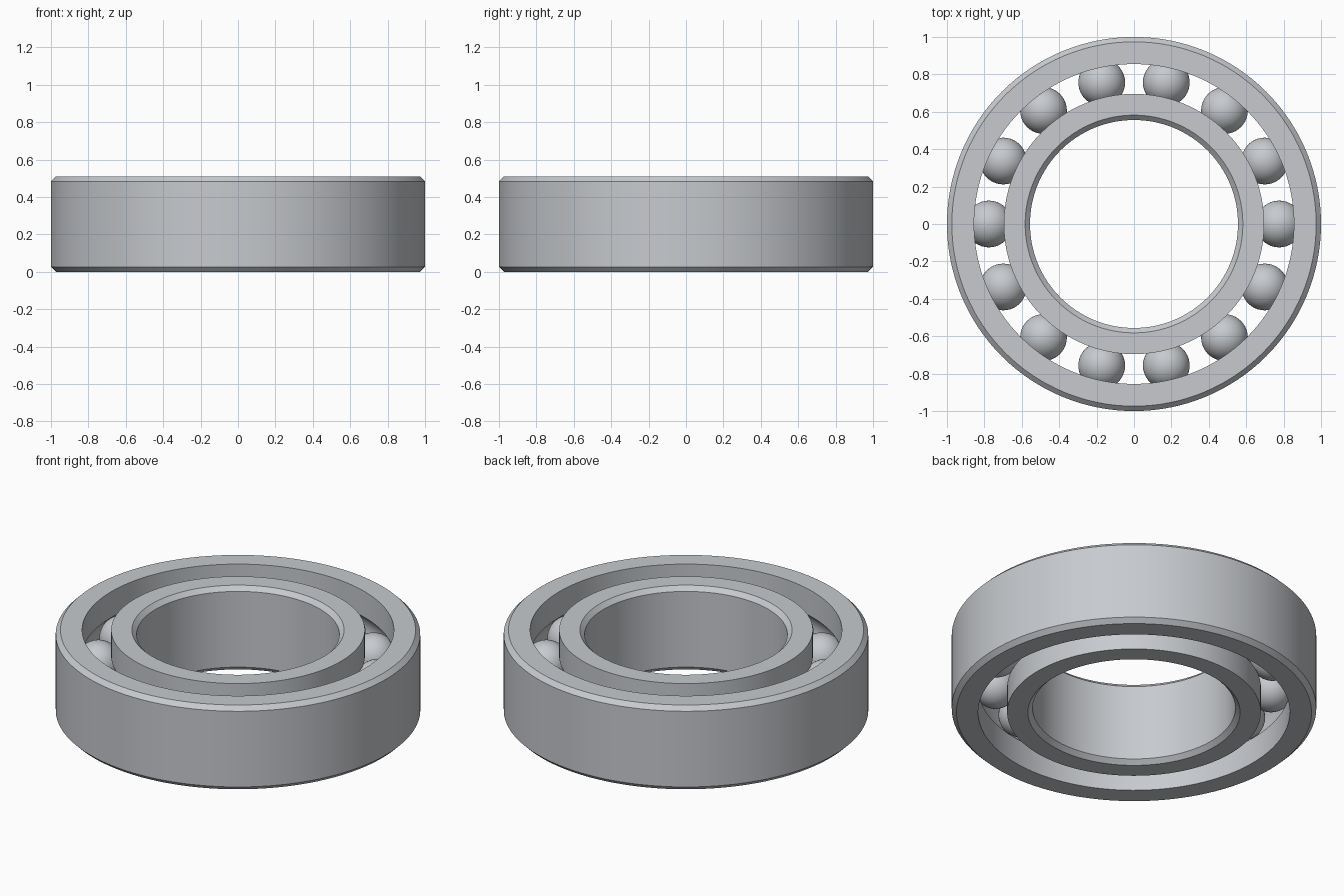
import bpy, bmesh, math
from mathutils import Matrix, Vector

cube = bpy.data.objects.get("Cube")
if cube:
    bpy.data.objects.remove(cube, do_unlink=True)

HEIGHT = 0.51
MID = HEIGHT / 2
CHAMFER = 0.026
PITCH = 0.776
BALL_R = 0.125
BALLS = 14
SEGMENTS = 128

steel = bpy.data.materials.new("brushed_steel")
colour = (0.57, 0.59, 0.62, 1)
steel.diffuse_color = colour
steel.use_nodes = True
steel.node_tree.nodes["Principled BSDF"].inputs["Base Color"].default_value = colour


def finish(name, bm):
    """Turn a bmesh into a smooth-shaded steel object with sharp edges kept."""
    mesh = bpy.data.meshes.new(name)
    bm.to_mesh(mesh)
    bm.free()
    obj = bpy.data.objects.new(name, mesh)
    bpy.context.collection.objects.link(obj)
    mesh.materials.append(steel)
    bpy.ops.object.select_all(action='DESELECT')
    obj.select_set(True)
    bpy.context.view_layer.objects.active = obj
    bpy.ops.object.shade_smooth_by_angle(angle=math.radians(25))
    return obj


def groove(wall, steps=16):
    """Points (radius, z) of the ball track cut into a wall, from bottom to top."""
    side = 1 if wall > PITCH else -1
    r = BALL_R + 0.001
    half = math.acos(abs(wall - PITCH) / r)
    angles = [half * (2 * i / steps - 1) for i in range(steps + 1)]
    return [(PITCH + side * r * math.cos(a), MID + r * math.sin(a)) for a in angles]


def race(name, plain, wall):
    """Revolve a ring with a chamfered plain side and a grooved track side."""
    c = CHAMFER if plain > wall else -CHAMFER
    profile = [(wall, 0)] + groove(wall) + [
        (wall, HEIGHT), (plain - c, HEIGHT), (plain, HEIGHT - CHAMFER),
        (plain, CHAMFER), (plain - c, 0)]
    bm = bmesh.new()
    rings = []
    for s in range(SEGMENTS):
        turn = Matrix.Rotation(math.tau * s / SEGMENTS, 3, 'Z')
        rings.append([bm.verts.new(turn @ Vector((r, 0, z))) for r, z in profile])
    n = len(profile)
    for s, a in enumerate(rings):
        b = rings[(s + 1) % SEGMENTS]
        for i in range(n):
            j = (i + 1) % n
            bm.faces.new((a[i], b[i], b[j], a[j]))
    bmesh.ops.recalc_face_normals(bm, faces=bm.faces)
    return finish(name, bm)


# Outer and inner rings
race("outer_ring", 1.0, 0.855)
race("inner_ring", 0.556, 0.696)

# Balls spaced evenly along the track
for k in range(BALLS):
    a = math.tau * k / BALLS
    place = Matrix.Translation((PITCH * math.cos(a), PITCH * math.sin(a), MID))
    bm = bmesh.new()
    bmesh.ops.create_uvsphere(bm, u_segments=40, v_segments=24,
                              radius=BALL_R, matrix=place)
    finish(f"ball_{k + 1}", bm)
